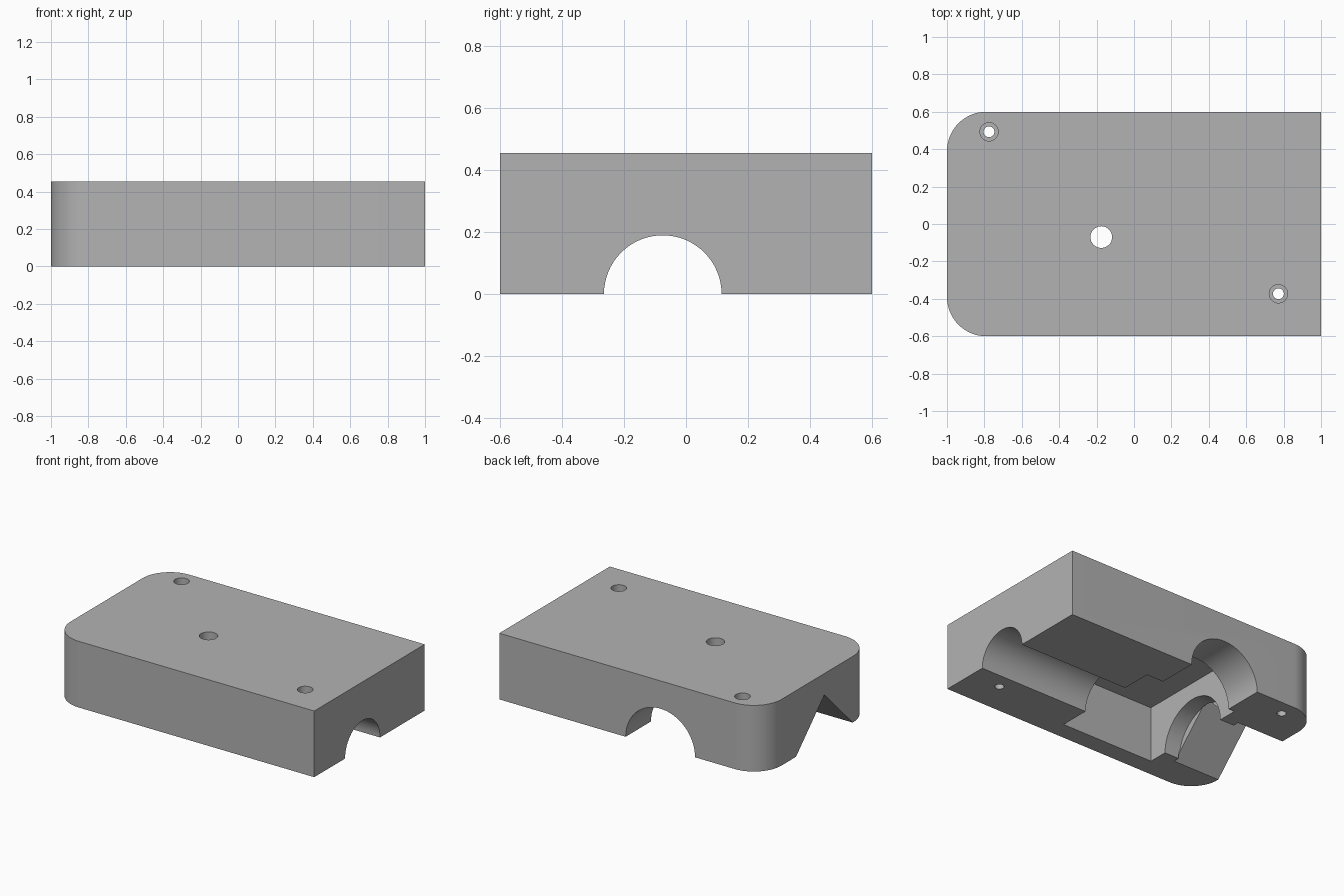
import bpy
import bmesh
import math
from mathutils import Matrix, Vector

default = bpy.data.objects.get("Cube")
if default:
    bpy.data.objects.remove(default, do_unlink=True)

HEIGHT = 0.455
AXIS_Y = -0.075          # centre line of the lengthwise channel

grey = bpy.data.materials.new("plain_grey")
grey.use_nodes = True
grey.diffuse_color = (0.45, 0.45, 0.45, 1)
grey.node_tree.nodes["Principled BSDF"].inputs["Base Color"].default_value = (0.45, 0.45, 0.45, 1)


def make_object(name, bm):
    bmesh.ops.recalc_face_normals(bm, faces=bm.faces)
    mesh = bpy.data.meshes.new(name)
    bm.to_mesh(mesh)
    bm.free()
    mesh.materials.append(grey)
    obj = bpy.data.objects.new(name, mesh)
    bpy.context.collection.objects.link(obj)
    return obj


def box(name, low, high):
    bm = bmesh.new()
    low, high = Vector(low), Vector(high)
    bmesh.ops.create_cube(bm, size=1)
    bmesh.ops.scale(bm, verts=bm.verts, vec=high - low)
    bmesh.ops.translate(bm, verts=bm.verts, vec=(low + high) / 2)
    return make_object(name, bm)


def rod(name, start, end, radius, sides=64):
    """Prism of the given number of sides between two points."""
    start, end = Vector(start), Vector(end)
    bm = bmesh.new()
    bmesh.ops.create_cone(bm, cap_ends=True, segments=sides, radius1=radius,
                          radius2=radius, depth=(end - start).length)
    turn = (end - start).to_track_quat('Z', 'Y').to_matrix().to_4x4()
    bmesh.ops.transform(bm, matrix=Matrix.Translation((start + end) / 2) @ turn, verts=bm.verts)
    return make_object(name, bm)


# Solid block with two rounded end corners
def block(name, radius=0.21, steps=16):
    outline = [(1, -0.6), (1, 0.6)]
    for cy, first in ((0.6 - radius, 90), (radius - 0.6, 180)):
        for i in range(steps + 1):
            a = math.radians(first + 90 * i / steps)
            outline.append((radius - 1 + radius * math.cos(a), cy + radius * math.sin(a)))
    bm = bmesh.new()
    face = bm.faces.new([bm.verts.new((x, y, 0)) for x, y in outline])
    top = bmesh.ops.extrude_face_region(bm, geom=[face])["geom"]
    bmesh.ops.translate(bm, vec=(0, 0, HEIGHT),
                        verts=[v for v in top if isinstance(v, bmesh.types.BMVert)])
    return make_object(name, bm)


housing = block("housing_half")

# Pocket, channels and V-shaped end opening
cutters = [
    box("pocket", (-0.535, -0.475, -0.2), (0.168, 0.325, 0.38)),
    rod("narrow_channel", (1.1, AXIS_Y, 0), (0, AXIS_Y, 0), 0.19),
    rod("wide_channel", (-0.65, AXIS_Y, 0), (-0.4, AXIS_Y, 0), 0.265),
    rod("side_channel", (-0.225, 0.7, 0), (-0.225, 0.2, 0), 0.264),
    rod("v_opening", (-1.1, AXIS_Y, 0), (-0.644, AXIS_Y, 0), 0.308, 4),
    rod("centre_hole", (-0.175, -0.07, 0.2), (-0.175, -0.07, 0.6), 0.058, 32),
]

# Make sure the V opening points straight up
v_mesh = cutters[4].data
if max(v.co.z for v in v_mesh.vertices) < 0.3:
    pivot = Vector((0, AXIS_Y, 0))
    v_mesh.transform(Matrix.Translation(pivot) @ Matrix.Rotation(math.pi / 4, 4, 'X')
                     @ Matrix.Translation(-pivot))

# Counterbored screw holes
for x, y in ((-0.775, 0.493), (0.772, -0.373)):
    cutters.append(rod("screw_hole", (x, y, -0.1), (x, y, 0.6), 0.029, 32))
    cutters.append(rod("screw_head_bore", (x, y, 0.25), (x, y, 0.6), 0.049, 32))

bpy.ops.object.select_all(action='DESELECT')
bpy.context.view_layer.objects.active = housing
housing.select_set(True)
for cutter in cutters:
    cut = housing.modifiers.new(cutter.name, 'BOOLEAN')
    cut.operation = 'DIFFERENCE'
    cut.solver = 'EXACT'
    cut.object = cutter
    bpy.ops.object.modifier_apply(modifier=cut.name)
    bpy.data.objects.remove(cutter, do_unlink=True)

bpy.ops.object.shade_smooth_by_angle(angle=math.radians(30))
